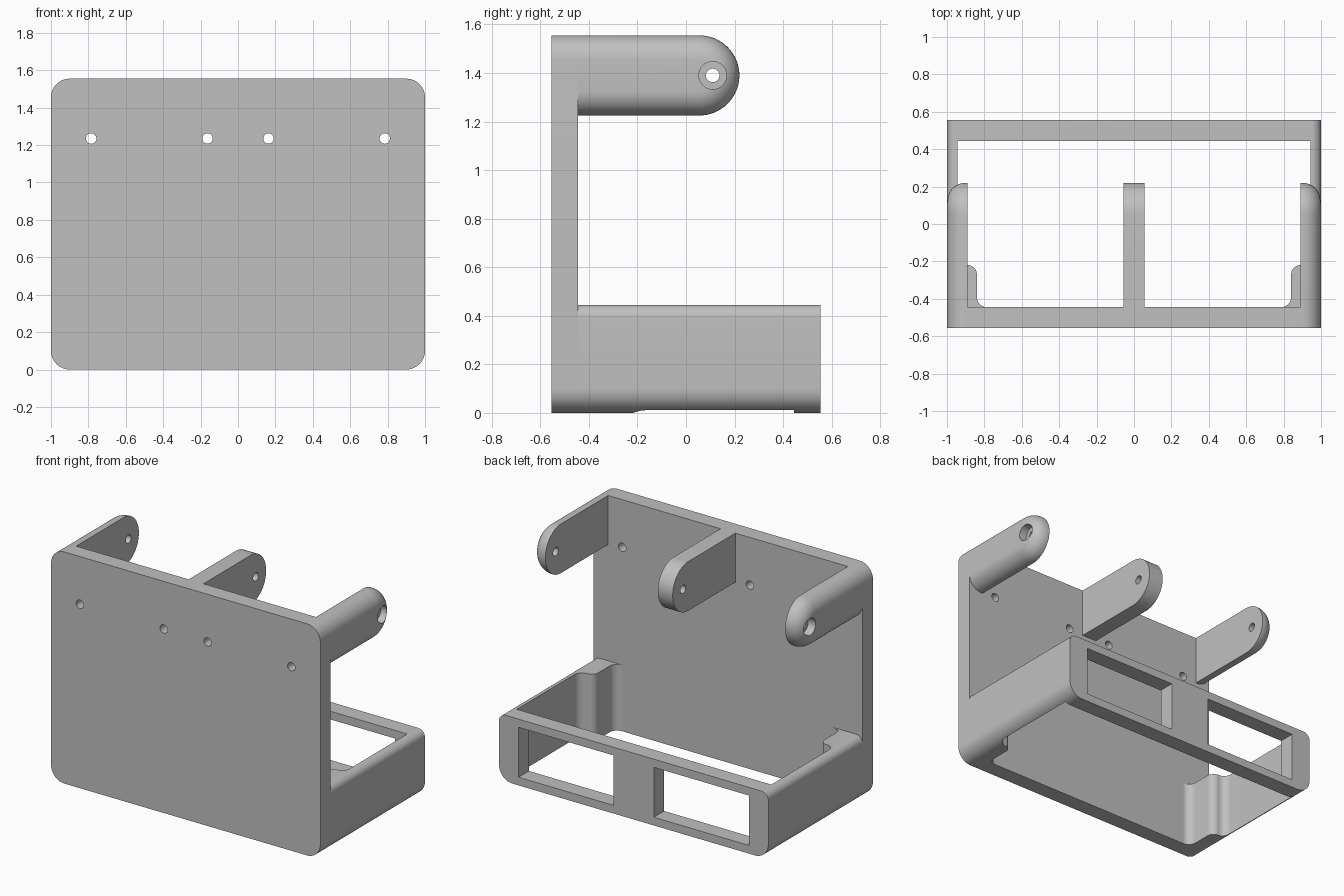
import bpy, bmesh, math
from mathutils import Vector

if "Cube" in bpy.data.objects:
    bpy.data.objects.remove(bpy.data.objects["Cube"], do_unlink=True)

grey = bpy.data.materials.new("plain grey")
grey.use_nodes = True
grey.diffuse_color = (0.53, 0.53, 0.53, 1)
grey.node_tree.nodes["Principled BSDF"].inputs["Base Color"].default_value = grey.diffuse_color

# Main dimensions
HALF_X, HALF_Y, HEIGHT = 1.0, 0.555, 1.555
BOX_H, WALL, THIN = 0.445, 0.11, 0.055
PLATE_BACK = -HALF_Y + WALL
ARM_Z, ARM_R, ARM_Y = 1.39, 0.165, 0.055
PIN_Y, PIN_R = 0.11, 0.028
ROUND = 0.1


def loft(name, rings):
    """Solid through a list of matching rings of 3D points."""
    bm = bmesh.new()
    loops = [[bm.verts.new(p) for p in ring] for ring in rings]
    n = len(loops[0])
    for a, b in zip(loops, loops[1:]):
        for i in range(n):
            j = (i + 1) % n
            bm.faces.new((a[i], a[j], b[j], b[i]))
    bm.faces.new(loops[0])
    bm.faces.new(loops[-1])
    bmesh.ops.recalc_face_normals(bm, faces=bm.faces)
    mesh = bpy.data.meshes.new(name)
    bm.to_mesh(mesh)
    bm.free()
    ob = bpy.data.objects.new(name, mesh)
    bpy.context.collection.objects.link(ob)
    mesh.materials.append(grey)
    return ob


def prism(name, axis, profile, lo, hi):
    """Extrude a 2D profile along one axis."""
    place = {"X": lambda u, v, w: (w, u, v),
             "Y": lambda u, v, w: (u, w, v),
             "Z": lambda u, v, w: (u, v, w)}[axis]
    return loft(name, [[place(u, v, w) for u, v in profile] for w in (lo, hi)])


def filleted(corners, steps=12):
    """Polygon from (u, v, radius) corners, each rounded by its radius."""
    out = []
    for i, (u, v, r) in enumerate(corners):
        p = Vector((u, v))
        if r == 0:
            out.append((u, v))
            continue
        a = (Vector(corners[i - 1][:2]) - p).normalized()
        b = (Vector(corners[(i + 1) % len(corners)][:2]) - p).normalized()
        centre = p + (a + b) * r            # all corners are right angles
        for k in range(steps + 1):
            t = k / steps * math.pi / 2
            q = centre - b * r * math.cos(t) - a * r * math.sin(t)
            out.append((q.x, q.y))
    return out


def rect(u0, u1, v0, v1):
    return [(u0, v0), (u1, v0), (u1, v1), (u0, v1)]


def circle(u, v, r, n=32):
    return [(u + r * math.cos(2 * math.pi * k / n),
             v + r * math.sin(2 * math.pi * k / n)) for k in range(n)]


def cut(ob, cutter):
    mod = ob.modifiers.new("cut", "BOOLEAN")
    mod.operation, mod.solver, mod.object = "DIFFERENCE", "EXACT", cutter
    bpy.context.view_layer.objects.active = ob
    bpy.ops.object.modifier_apply(modifier=mod.name)
    bpy.data.objects.remove(cutter, do_unlink=True)


def finish(ob):
    bpy.ops.object.select_all(action="DESELECT")
    ob.select_set(True)
    bpy.context.view_layer.objects.active = ob
    bpy.ops.object.shade_smooth_by_angle(angle=math.radians(30))


# Front plate with rounded corners and four screw holes
plate = prism("front_plate", "Y", filleted([
    (-HALF_X, 0, ROUND), (HALF_X, 0, ROUND),
    (HALF_X, HEIGHT, ROUND), (-HALF_X, HEIGHT, ROUND)]), -HALF_Y, PLATE_BACK)
for x in (-0.785, -0.163, 0.163, 0.785):
    cut(plate, prism("hole", "Y", circle(x, 1.235, PIN_R), -0.7, -0.3))
finish(plate)

# Lower frame: side walls, back wall and wavy corner posts, open above and below
frame = prism("lower_frame", "Y", filleted([
    (-HALF_X, 0, ROUND), (HALF_X, 0, ROUND),
    (HALF_X, BOX_H, 0.05), (-HALF_X, BOX_H, 0.05)]), PLATE_BACK, HALF_Y)
inner = HALF_X - THIN
half = [(0.784, -0.5, 0), (0.784, PLATE_BACK, 0), (0.84, PLATE_BACK, 0.055),
        (0.84, -0.22, 0.05), (inner, -0.22, 0.054), (inner, HALF_Y - WALL, 0)]
mirrored = [(-x, y, r) for x, y, r in reversed(half)]
cut(frame, prism("cavity", "Z", filleted(half + mirrored), -0.2, 0.7))
for side in (-1, 1):
    window = rect(0.15 * side, 0.855 * side, THIN, BOX_H - THIN)
    cut(frame, prism("window", "Y", window, 0.4, 0.7))
finish(frame)


def arm_ring(x, inset=0, steps=32):
    """Arm outline at x: straight from the plate, then a half-round end."""
    r = ARM_R - inset
    ring = [(x, PLATE_BACK, ARM_Z - r)]
    for k in range(steps + 1):
        t = math.pi * (k / steps - 0.5)
        ring.append((x, ARM_Y + r * math.cos(t), ARM_Z + r * math.sin(t)))
    return ring + [(x, PLATE_BACK, ARM_Z + r)]


# Outer arms: rounded outside edge, pin hole and counterbore
for name, side in (("left_arm", 1), ("right_arm", -1)):
    rings = [arm_ring(side * (HALF_X - WALL))]
    for k in range(13):
        t = k / 12 * math.pi / 2
        rings.append(arm_ring(side * (HALF_X - ROUND + ROUND * math.sin(t)),
                              ROUND * (1 - math.cos(t))))
    arm = loft(name, rings)
    cut(arm, prism("pin_hole", "X", circle(PIN_Y, ARM_Z, PIN_R), side * 0.8, side * 1.1))
    cut(arm, prism("counterbore", "X", circle(PIN_Y, ARM_Z, 0.057), side * 0.945, side * 1.1))
    finish(arm)

# Middle arm: flat sides with a pin hole
middle = loft("middle_arm", [arm_ring(-THIN), arm_ring(THIN)])
cut(middle, prism("pin_hole", "X", circle(PIN_Y, ARM_Z, PIN_R), -0.2, 0.2))
finish(middle)
